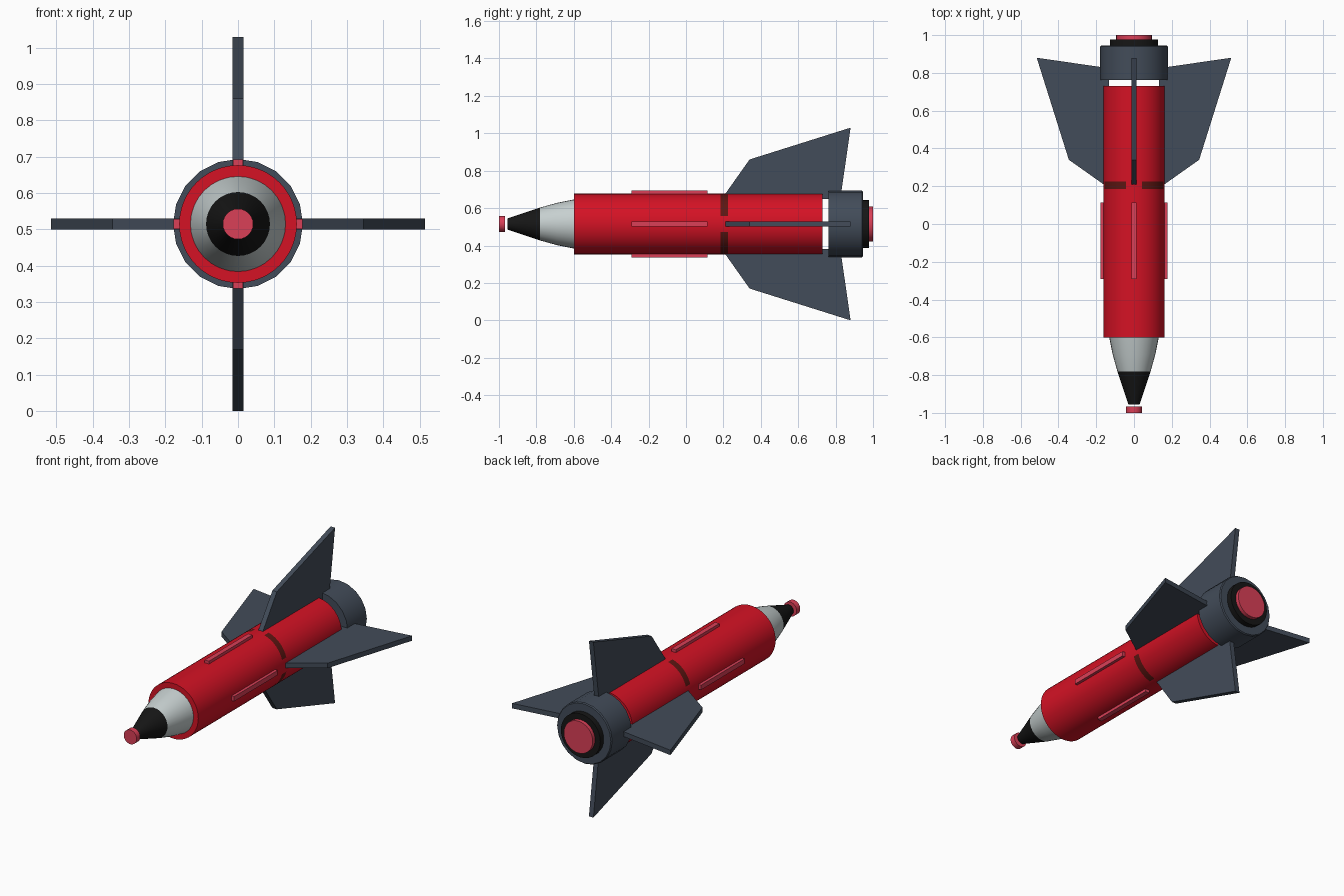
import bpy, bmesh, math
from mathutils import Matrix

if "Cube" in bpy.data.objects:
    bpy.data.objects.remove(bpy.data.objects["Cube"])

CZ = 0.515  # height of the long axis


def material(name, rgb):
    m = bpy.data.materials.new(name)
    m.diffuse_color = (*rgb, 1)
    m.use_nodes = True
    m.node_tree.nodes["Principled BSDF"].inputs["Base Color"].default_value = m.diffuse_color
    return m


RED = material("red", (0.66, 0.006, 0.018))
PINK = material("pink red", (0.70, 0.05, 0.095))
SLATE = material("slate grey", (0.055, 0.072, 0.10))
WHITE = material("pale grey", (0.57, 0.63, 0.63))
BLACK = material("black", (0.008, 0.008, 0.008))
BROWN = material("dark red brown", (0.11, 0.008, 0.006))


def finish(name, bm, mats, smooth=True):
    bmesh.ops.recalc_face_normals(bm, faces=bm.faces[:])
    me = bpy.data.meshes.new(name)
    bm.to_mesh(me)
    bm.free()
    for m in mats:
        me.materials.append(m)
    ob = bpy.data.objects.new(name, me)
    bpy.context.collection.objects.link(ob)
    if smooth:
        bpy.ops.object.select_all(action='DESELECT')
        ob.select_set(True)
        bpy.context.view_layer.objects.active = ob
        bpy.ops.object.shade_smooth_by_angle(angle=math.radians(35))
    return ob


def lathe(name, profile, sides, mats, rule=None):
    """Closed turned solid along y from (y, radius) points."""
    bm = bmesh.new()
    rings = []
    for y, r in profile:
        rings.append([bm.verts.new((r * math.cos(2 * math.pi * i / sides), y,
                                    CZ + r * math.sin(2 * math.pi * i / sides)))
                      for i in range(sides)])
    for a, b in zip(rings, rings[1:]):
        for i in range(sides):
            j = (i + 1) % sides
            bm.faces.new((a[i], a[j], b[j], b[i]))
    bm.faces.new(rings[0])
    bm.faces.new(rings[-1])
    if rule:
        for f in bm.faces:
            f.material_index = rule(f.calc_center_median())
    return finish(name, bm, mats)


def body_rule(c):
    # dark marks between the fin roots
    ang = math.degrees(math.atan2(c.z - CZ, c.x)) % 90
    return 1 if 0.185 < c.y < 0.225 and 15 < ang < 75 else 0


# Body and nose
R = 0.162
lathe("body", [(-0.60, R), (0.185, R), (0.225, R), (0.73, R)], 48, [RED, BROWN], body_rule)
lathe("nose_cone", [(-0.955, 0.03), (-0.78, 0.088), (-0.69, 0.113), (-0.595, 0.132)], 32,
      [WHITE, BLACK], lambda c: 1 if c.y < -0.78 else 0)
lathe("nose_tip", [(-1.0, 0.042), (-0.967, 0.042)], 24, [PINK])

# Tail
lathe("tail_shroud", [(0.762, 0.179), (0.94, 0.179), (0.946, 0.174)], 20, [SLATE])
lathe("nozzle_ring", [(0.94, 0.128), (0.978, 0.128)], 32, [BLACK])
lathe("nozzle_core", [(0.97, 0.094), (1.0, 0.094)], 32, [PINK])


def fin(name, angle):
    outline = [(0.19, 0.133), (0.34, 0.345), (0.88, 0.515), (0.825, 0.133)]
    bm = bmesh.new()
    t = 0.0145
    left, right = [[bm.verts.new((s, y, r)) for y, r in outline] for s in (-t, t)]
    bm.faces.new(left)
    bm.faces.new(right)
    for i in range(4):
        j = (i + 1) % 4
        bm.faces.new((left[i], left[j], right[j], right[i]))
    place(bm, angle)
    finish(name, bm, [SLATE], smooth=False)


def strip(name, angle):
    bm = bmesh.new()
    bmesh.ops.create_cube(bm, size=1)
    bmesh.ops.scale(bm, vec=(0.028, 0.405, 0.03), verts=bm.verts[:])
    bmesh.ops.translate(bm, vec=(0, -0.088, 0.163), verts=bm.verts[:])
    place(bm, angle)
    finish(name, bm, [PINK], smooth=False)


def place(bm, angle):
    bm.transform(Matrix.Translation((0, 0, CZ)) @ Matrix.Rotation(angle, 4, 'Y'))


# Four fins and four side strips
for k, side in enumerate(("top", "right", "bottom", "left")):
    fin("fin_" + side, k * math.pi / 2)
    strip("strip_" + side, k * math.pi / 2)
